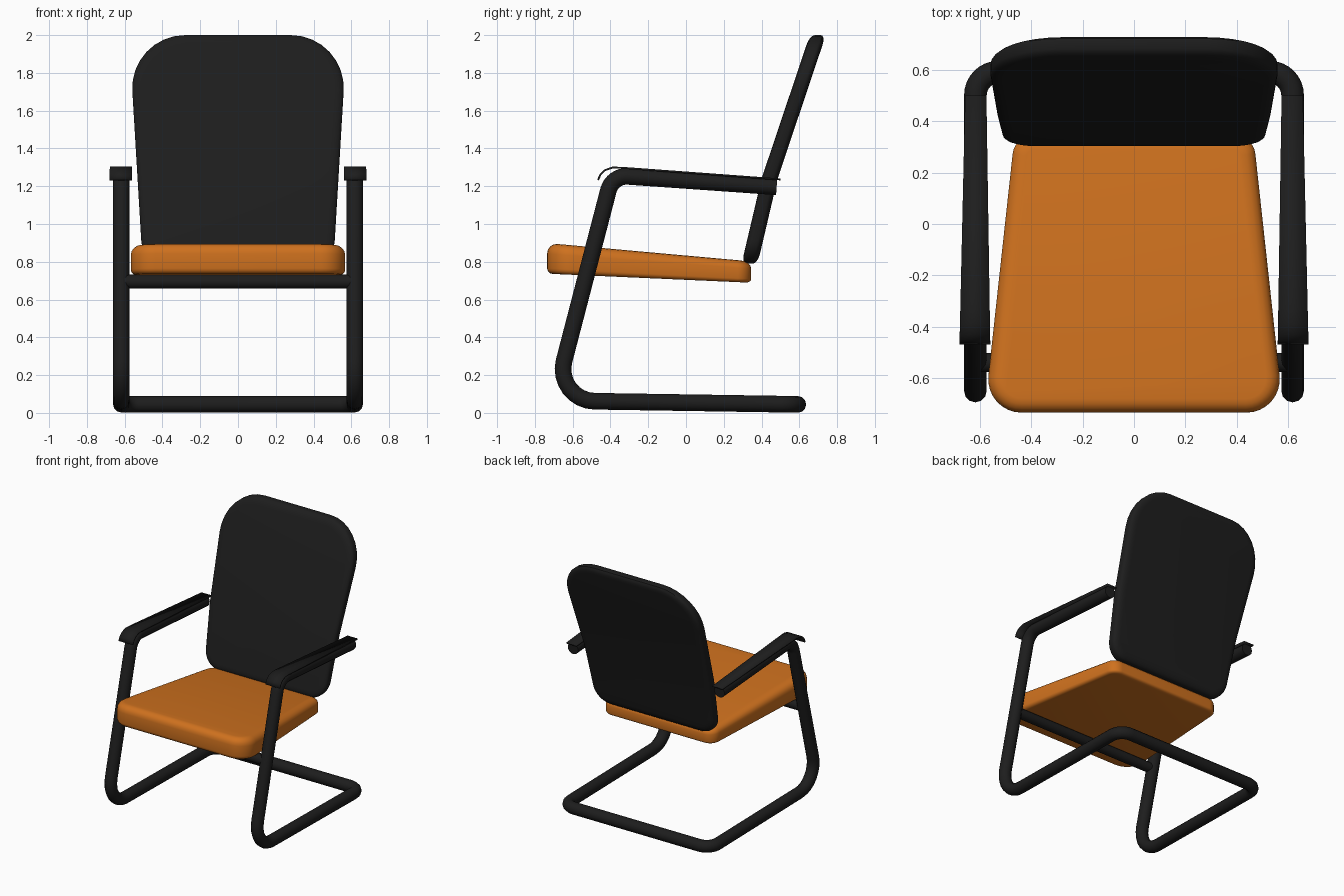
import bpy, bmesh, math
from mathutils import Vector

cube = bpy.data.objects.get("Cube")
if cube:
    bpy.data.objects.remove(cube, do_unlink=True)


def material(name, rgb):
    mat = bpy.data.materials.new(name)
    mat.use_nodes = True
    mat.diffuse_color = (*rgb, 1)
    mat.node_tree.nodes["Principled BSDF"].inputs["Base Color"].default_value = (*rgb, 1)
    return mat


BLACK = material("black", (0.0125, 0.0125, 0.0125))
ORANGE = material("orange", (0.62, 0.165, 0.013))


def finish(obj, mat, angle=40):
    obj.data.materials.clear()
    obj.data.materials.append(mat)
    bpy.ops.object.select_all(action='DESELECT')
    obj.select_set(True)
    bpy.context.view_layer.objects.active = obj
    if obj.type == 'CURVE':
        bpy.ops.object.convert(target='MESH')
    bpy.ops.object.shade_smooth_by_angle(angle=math.radians(angle))


def fillet(before, corner, after, radius, steps=8):
    """Points of an arc that rounds off one corner."""
    a, b = (before - corner).normalized(), (after - corner).normalized()
    half = a.angle(b) / 2
    reach = radius / math.tan(half)
    centre = corner + (a + b).normalized() * radius / math.sin(half)
    start = (corner + a * reach - centre).normalized()
    end = (corner + b * reach - centre).normalized()
    return [centre + start.slerp(end, i / steps) * radius for i in range(steps + 1)]


def tube(name, points, radius):
    curve = bpy.data.curves.new(name, 'CURVE')
    curve.dimensions = '3D'
    curve.bevel_depth = radius
    curve.bevel_resolution = 4
    curve.use_fill_caps = True
    spline = curve.splines.new('POLY')
    spline.points.add(len(points) - 1)
    for p, co in zip(spline.points, points):
        p.co = (*co, 1)
    obj = bpy.data.objects.new(name, curve)
    bpy.context.collection.objects.link(obj)
    finish(obj, BLACK)


def cushion(name, half, mat, bevels, place, bend=None):
    """Rounded symmetric slab; half = right side corners (x, y, radius)."""
    corners = half + [(-x, y, r) for x, y, r in reversed(half)]
    vecs = [Vector((x, y, 0)) for x, y, r in corners]
    n = len(vecs)
    outline = []
    for i in range(n):
        outline += fillet(vecs[i - 1], vecs[i], vecs[(i + 1) % n], corners[i][2])
    bm = bmesh.new()
    depth = 0.16
    bottom = bm.faces.new([bm.verts.new(p) for p in outline])
    ext = bmesh.ops.extrude_face_region(bm, geom=[bottom], use_keep_orig=True)
    for v in ext["geom"]:
        if isinstance(v, bmesh.types.BMVert):
            v.co.z = depth
    bmesh.ops.recalc_face_normals(bm, faces=bm.faces)
    for level, size in zip((0, depth), bevels):
        rim = [e for e in bm.edges if all(abs(v.co.z - level) < 1e-5 for v in e.verts)]
        bmesh.ops.bevel(bm, geom=rim, offset=size, segments=4, profile=0.5, affect='EDGES')
    if bend is not None:
        bmesh.ops.bisect_plane(bm, geom=bm.verts[:] + bm.edges[:] + bm.faces[:],
                               plane_co=(0, bend, 0), plane_no=(0, 1, 0))
    for v in bm.verts:
        v.co = place(v.co.x, v.co.y, v.co.z / depth)
    bmesh.ops.recalc_face_normals(bm, faces=bm.faces)
    mesh = bpy.data.meshes.new(name)
    bm.to_mesh(mesh)
    bm.free()
    obj = bpy.data.objects.new(name, mesh)
    bpy.context.collection.objects.link(obj)
    finish(obj, mat)


# Continuous cantilever frame: arm, leg, floor runner, rear bar, and mirrored
SIDE = 0.618
arm_end = Vector((SIDE, 0.48, 1.197))
arm_corner = Vector((SIDE, -0.39, 1.258))
foot_corner = Vector((SIDE, -0.70, 0.065))
rear_corner = Vector((SIDE, 0.592, 0.045))
rear_mid = Vector((0, 0.592, 0.045))
path = [arm_end]
path += fillet(arm_end, arm_corner, foot_corner, 0.1)
path += fillet(arm_corner, foot_corner, rear_corner, 0.17)
path += fillet(foot_corner, rear_corner, rear_mid, 0.09)
path += [Vector((-p.x, p.y, p.z)) for p in reversed(path)]
tube("frame", path, 0.044)

# Bar under the seat
tube("seat_crossbar", [Vector((s * 0.61, -0.54, 0.695)) for s in (-1, 1)], 0.037)


# Seat: wedge that slopes down to the rear
def place_seat(x, y, t):
    along = (y + 0.735) / 1.08
    low, high = 0.737 - 0.048 * along, 0.899 - 0.097 * along
    return Vector((x, y, low + (high - low) * t))


cushion("seat", [(0.583, -0.735, 0.13), (0.465, 0.345, 0.08)], ORANGE,
        (0.028, 0.055), place_seat)

# Backrest: tapered panel, kinked at arm height
KINK = 1.24


def place_back(x, z, t):
    slope = 0.235 if z < KINK else 0.336
    return Vector((x, 0.40 + (z - KINK) * slope + 0.085 * t, z))


cushion("backrest", [(0.505, 0.79, 0.13), (0.577, 2.0, 0.28)], BLACK,
        (0.05, 0.05), place_back, bend=KINK)

# Thin arm pads, curled down at the front and narrowing to the rear
profile = [(-0.47, 1.235), (-0.457, 1.265), (-0.432, 1.289), (-0.39, 1.304),
           (-0.33, 1.302), (0.5, 1.241)]
for side, label in ((1, "left"), (-1, "right")):
    bm = bmesh.new()
    rows = []
    for y, z in profile:
        along = (y + 0.47) / 0.97
        inner, outer = 0.56 + 0.015 * along, 0.68 - 0.022 * along
        rows.append([bm.verts.new((side * x, y, z)) for x in (inner, outer)])
    for a, b in zip(rows, rows[1:]):
        face = bm.faces.new((a[0], a[1], b[1], b[0]))
        face.normal_update()
        if face.normal.z < 0:
            face.normal_flip()
    mesh = bpy.data.meshes.new(label + "_arm_pad")
    bm.to_mesh(mesh)
    bm.free()
    pad = bpy.data.objects.new(label + "_arm_pad", mesh)
    bpy.context.collection.objects.link(pad)
    solid = pad.modifiers.new("thickness", 'SOLIDIFY')
    solid.thickness = 0.01
    finish(pad, BLACK)
